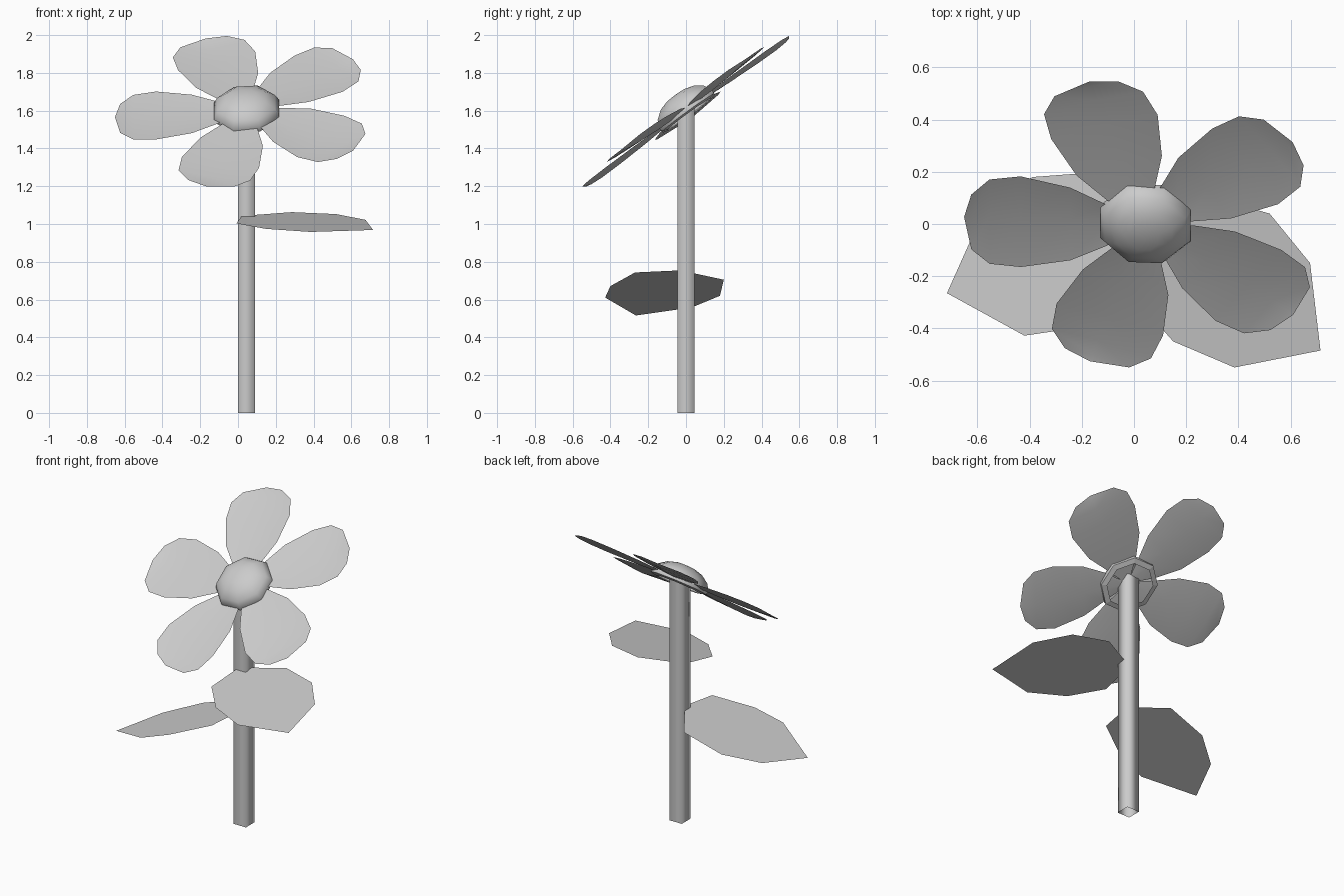
import bpy
import math
from mathutils import Matrix, Vector

if "Cube" in bpy.data.objects:
    bpy.data.objects.remove(bpy.data.objects["Cube"])

grey = bpy.data.materials.new("light_grey")
grey.use_nodes = True
colour = (0.6, 0.6, 0.6, 1)
grey.diffuse_color = colour
grey.node_tree.nodes["Principled BSDF"].inputs["Base Color"].default_value = colour


def make(name, verts, faces, matrix=None, smooth=True):
    mesh = bpy.data.meshes.new(name)
    mesh.from_pydata(verts, [], faces)
    if matrix:
        mesh.transform(matrix)
    mesh.materials.append(grey)
    for poly in mesh.polygons:
        poly.use_smooth = smooth
    obj = bpy.data.objects.new(name, mesh)
    bpy.context.collection.objects.link(obj)
    return obj


def bridge(a, b, n):
    return [(a + i, a + (i + 1) % n, b + (i + 1) % n, b + i) for i in range(n)]


# Tilted frame shared by the petals and the flower centre
STEM_X = 0.045
normal = Vector((-0.077, -0.73, 1)).normalized()
across = Vector((1, 0, 0.077)).normalized()
up = normal.cross(across)
head = Matrix.Translation((STEM_X, 0, 1.605)) @ Matrix((across, up, normal)).transposed().to_4x4()

# Square open stem, ending inside the hollow flower centre
h = 0.0455
corners = [(-h, -h), (h, -h), (h, h), (-h, h)]
stem = [(STEM_X + x, y, z) for z in (0, 1.675) for x, y in corners]
make("stem", stem, bridge(0, 4, 4))

# Petals: rows of distance from the centre, right and left half width
rows = [(0.04, 0.03, 0.03), (0.15, 0.085, 0.11), (0.29, 0.16, 0.185),
        (0.48, 0.205, 0.225), (0.6, 0.185, 0.215), (0.67, 0.11, 0.15)]
for i in range(5):
    verts, faces = [], []
    for r, right, left in rows:
        sag = -0.04 * (right + left)
        verts += [(r, -right, 0), (r, 0, sag), (r, left, 0)]
    for k in range(len(rows) - 1):
        a = 3 * k
        faces += [(a, a + 3, a + 4, a + 1), (a + 1, a + 4, a + 5, a + 2)]
    tip = len(verts)
    verts.append((0.698, 0, -0.004))
    faces += [(tip - 3, tip, tip - 2), (tip - 2, tip, tip - 1)]
    spin = Matrix.Rotation(math.radians(177.5 - 72 * i), 4, "Z")
    make(f"petal_{i + 1}", verts, faces, head @ spin)

# Domed flower centre, hollow below with a turned-in rim
n = 8
profile = [(0.15, -0.03), (0.185, -0.022), (0.187, 0.003), (0.165, 0.042),
           (0.115, 0.077), (0.06, 0.093)]
verts, faces = [], []
for k, (r, z) in enumerate(profile):
    for i in range(n):
        a = math.radians(20) + math.tau * i / n
        verts.append((r * math.cos(a), r * math.sin(a), z))
    if k:
        faces += bridge(n * (k - 1), n * k, n)
top = len(verts)
verts.append((0, 0, 0.097))
faces += [(top - n + i, top - n + (i + 1) % n, top) for i in range(n)]
centre = make("flower_centre", verts, faces, head)
for poly in centre.data.polygons[:n]:
    poly.use_smooth = False


# Flat leaves: an outline seen from above, laid on a sloping plane
def leaf(name, outline, height, slope_x, slope_y):
    verts = [(x, y, height + slope_x * x + slope_y * y) for x, y in outline]
    make(name, verts, [tuple(range(len(verts)))], smooth=False)


leaf("left_leaf", [(-0.008, -0.27), (0.15, -0.45), (0.385, -0.55), (0.715, -0.485),
                   (0.675, -0.15), (0.52, 0.04), (0.285, 0.105), (0.02, -0.02)],
     1.046, 0, 0.16)
leaf("right_leaf", [(-0.42, -0.428), (-0.23, -0.4), (-0.005, -0.27), (0.03, -0.03),
                    (-0.125, 0.2), (-0.39, 0.18), (-0.585, 0.03), (-0.717, -0.265)],
     0.745, 0.32, 0)
